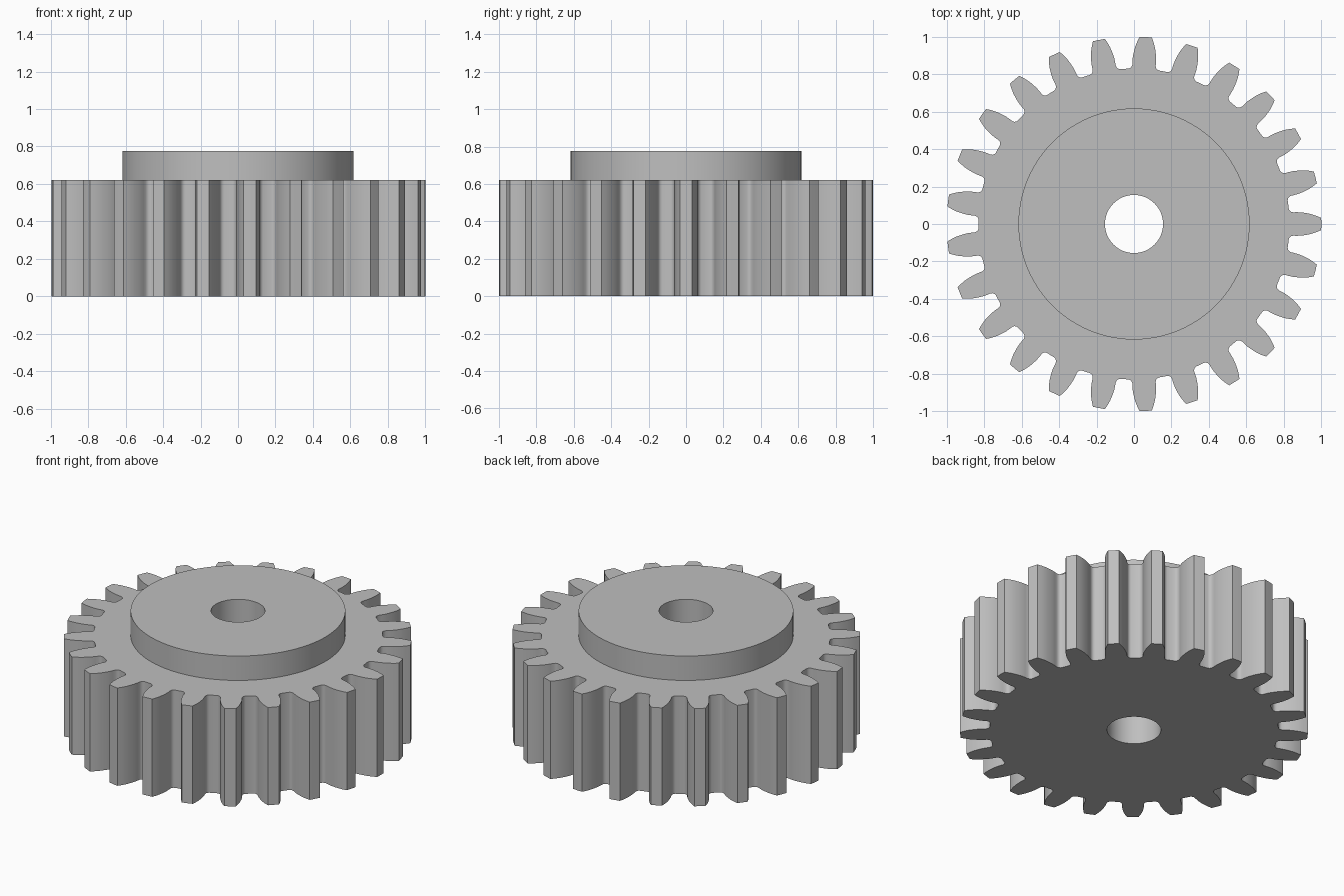
import bpy, bmesh, math
from mathutils import Vector

cube = bpy.data.objects.get("Cube")
if cube:
    bpy.data.objects.remove(cube, do_unlink=True)

TEETH = 25
GEAR_TOP, HUB_TOP = 0.62, 0.775
HUB_R, BORE_R, ROOT_R = 0.617, 0.155, 0.83

# Half of one tooth: (radius, half width), from root fillet to tip
HALF_TOOTH = [(0.83, 0.082), (0.833, 0.073), (0.84, 0.066), (0.851, 0.0625),
              (0.87, 0.063), (0.89, 0.0625), (0.91, 0.06), (0.93, 0.0565),
              (0.95, 0.052), (0.975, 0.0435), (1.0, 0.0325)]


def polar(r, a):
    return Vector((r * math.cos(a), r * math.sin(a), 0))


def tooth_outline():
    """Closed outline of all the teeth, counter-clockwise."""
    pts = []
    pitch = 2 * math.pi / TEETH
    for i in range(TEETH):
        mid = i * pitch
        pts += [polar(r, mid - w / r) for r, w in HALF_TOOTH]
        pts.append(polar(1.0, mid))
        pts += [polar(r, mid + w / r) for r, w in reversed(HALF_TOOTH)]
        pts.append(polar(ROOT_R, mid + pitch / 2))
    return pts


def circle(r, count):
    return [polar(r, 2 * math.pi * i / count) for i in range(count)]


def add_loop(bm, pts, z):
    verts = [bm.verts.new((p.x, p.y, z)) for p in pts]
    for a, b in zip(verts, verts[1:] + verts[:1]):
        bm.edges.new((a, b))
    return verts


def wall(bm, low, high):
    n = len(low)
    for i in range(n):
        j = (i + 1) % n
        bm.faces.new((low[i], low[j], high[j], high[i]))


def ring_cap(bm, outer, inner):
    edges = []
    for loop in (outer, inner):
        edges += [bm.edges.get((a, b)) for a, b in zip(loop, loop[1:] + loop[:1])]
    bmesh.ops.triangle_fill(bm, edges=edges, use_beauty=True, normal=(0, 0, 1))


# Grey metal
steel = bpy.data.materials.new("grey_metal")
steel.use_nodes = True
colour = (0.52, 0.52, 0.52, 1)
steel.diffuse_color = colour
steel.node_tree.nodes["Principled BSDF"].inputs["Base Color"].default_value = colour

# Toothed wheel, raised hub and through bore as one solid
bm = bmesh.new()
teeth, hub, bore = tooth_outline(), circle(HUB_R, 96), circle(BORE_R, 48)
teeth_low, teeth_high = add_loop(bm, teeth, 0), add_loop(bm, teeth, GEAR_TOP)
hub_low, hub_high = add_loop(bm, hub, GEAR_TOP), add_loop(bm, hub, HUB_TOP)
bore_low, bore_high = add_loop(bm, bore, 0), add_loop(bm, bore, HUB_TOP)
for low, high in ((teeth_low, teeth_high), (hub_low, hub_high), (bore_low, bore_high)):
    wall(bm, low, high)
for outer, inner in ((teeth_low, bore_low), (teeth_high, hub_low), (hub_high, bore_high)):
    ring_cap(bm, outer, inner)
bmesh.ops.recalc_face_normals(bm, faces=bm.faces[:])

mesh = bpy.data.meshes.new("spur_gear")
bm.to_mesh(mesh)
bm.free()
mesh.materials.append(steel)
gear = bpy.data.objects.new("spur_gear", mesh)
bpy.context.collection.objects.link(gear)

# Smooth flanks and bore, sharp rims
bpy.ops.object.select_all(action="DESELECT")
gear.select_set(True)
bpy.context.view_layer.objects.active = gear
bpy.ops.object.shade_smooth_by_angle(angle=math.radians(35))
